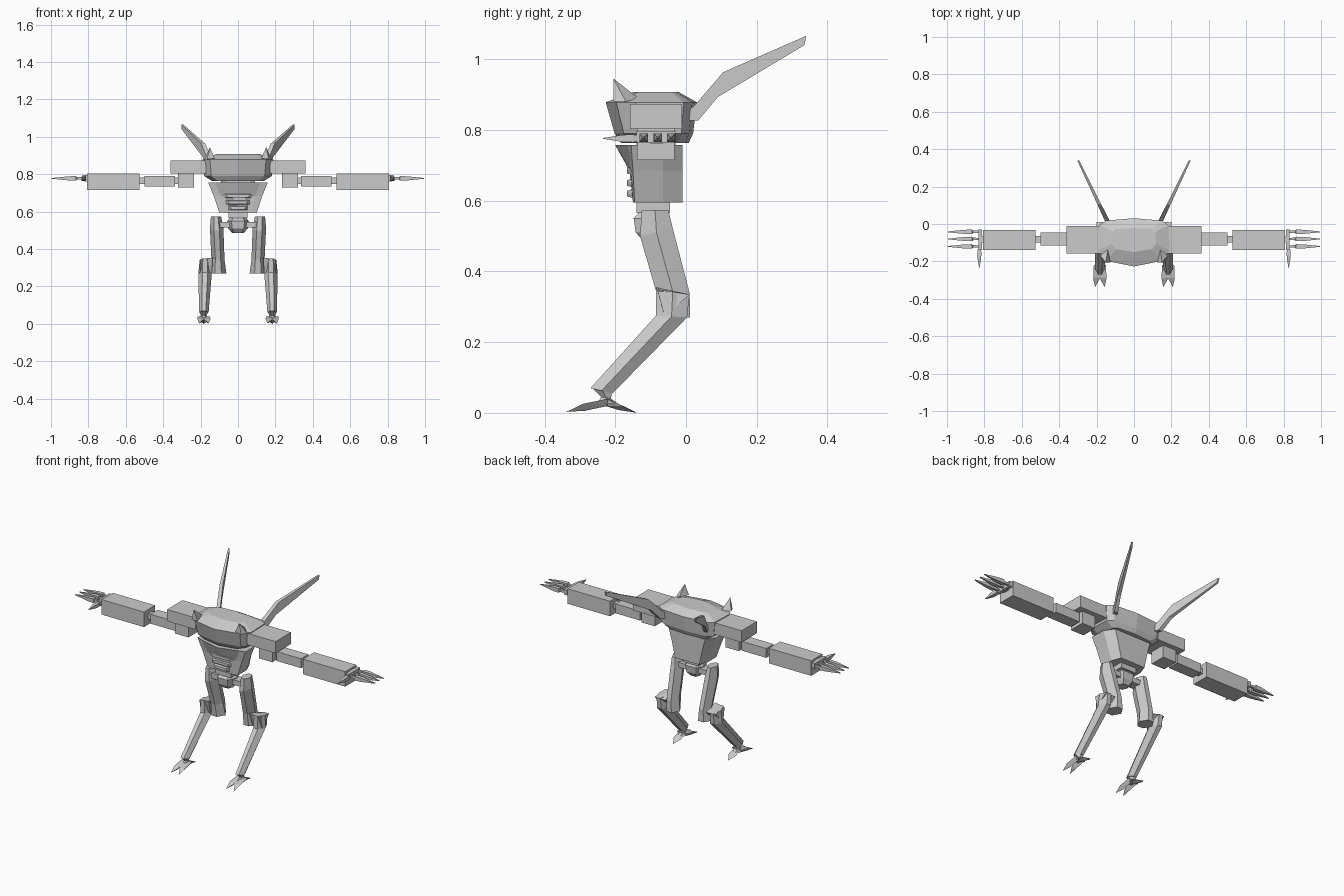
import bpy, bmesh
from mathutils import Vector

if "Cube" in bpy.data.objects:
    bpy.data.objects.remove(bpy.data.objects["Cube"])


def finish(name, bm, mirror):
    bmesh.ops.remove_doubles(bm, verts=bm.verts, dist=1e-5)
    bmesh.ops.recalc_face_normals(bm, faces=bm.faces)
    me = bpy.data.meshes.new(name)
    bm.to_mesh(me)
    bm.free()
    ob = bpy.data.objects.new(name, me)
    bpy.context.collection.objects.link(ob)
    if mirror:
        ob.modifiers.new("Mirror", "MIRROR").use_mirror_merge = False
    return ob


def loft(name, rings, mirror=False):
    """Skin equal-length rings of points and cap both ends."""
    bm = bmesh.new()
    vs = [[bm.verts.new(p) for p in r] for r in rings]
    n = len(vs[0])
    for a, b in zip(vs, vs[1:]):
        for i in range(n):
            j = (i + 1) % n
            bm.faces.new((a[i], a[j], b[j], b[i]))
    bm.faces.new(vs[0])
    bm.faces.new(vs[-1])
    return finish(name, bm, mirror)


def hull(name, pts, mirror=False):
    bm = bmesh.new()
    for p in pts:
        bm.verts.new(p)
    bmesh.ops.convex_hull(bm, input=bm.verts)
    bmesh.ops.delete(bm, geom=[v for v in bm.verts if not v.link_faces], context="VERTS")
    return finish(name, bm, mirror)


def box(name, x, y, z, mirror=False):
    return loft(name, [[(a, y[0], z[0]), (a, y[1], z[0]), (a, y[1], z[1]), (a, y[0], z[1])] for a in x], mirror)


def sym(half, z):
    """Close a half outline (front centre to back centre) across x = 0."""
    return [(x, y, z) for x, y in half] + [(-x, y, z) for x, y in half[-2:0:-1]]


def hexa(x0, x1, front, back, inset=0.3):
    """Six-sided limb section with ridges on its left and right sides."""
    f, b = Vector((0, *front)), Vector((0, *back))
    w, m = (x1 - x0) * inset, (f + b) / 2
    return [(x, p.y, p.z) for x, p in ((x0 + w, f), (x1 - w, f), (x1, m), (x1 - w, b), (x0 + w, b), (x0, m))]


# Upper body
outline = [(0, -.13), (.15, -.1), (.19, -.045), (.185, .09), (.15, .115), (0, .128)]
loft("upper_body", [sym([(x * sx, cy + y * sy) for x, y in outline], z) for sx, sy, cy, z in
                    ((.72, .74, -.087, .763), (.95, .86, -.09, .79), (1, 1, -.097, .878), (.62, .5, -.085, .907))])
box("neck", (-.09, .09), (-.14, -.03), (.74, .78))

# Horns at the front corners
hull("horn", [(.15, -.205, .945), (.125, -.205, .885), (.165, -.205, .88), (.18, -.17, .88), (.14, -.135, .89)], True)

# Swept-back blades
side = [(.0, .85), (.025, .87), (.105, .963), (.34, 1.066), (.335, 1.04), (.09, .893), (.035, .827), (.01, .827)]
loft("back_blade", [[(.135 + .48 * y + d * (1 - 1.8 * y), y, z) for y, z in side] for d in (-.013, .013)], True)

# Chest
loft("chest", [
    sym([(0, -.2), (.125, -.165), (.16, -.155), (.157, -.065), (.12, -.01), (0, -.01)], .757),
    sym([(0, -.16), (.09, -.155), (.13, -.15), (.13, -.065), (.1, -.01), (0, -.01)], .685),
    sym([(0, -.15), (.07, -.15), (.1, -.145), (.1, -.065), (.08, -.01), (0, -.01)], .595)])
for z, w in ((.685, .085), (.65, .07), (.62, .055)):
    hull("belly_plate", [(s * w * k, y, z + dz) for s in (-1, 1) for k, y, dz in
                         ((1, -.145, .014), (1, -.145, -.014), (.75, -.167, .008), (.65, -.167, -.008))])

# Waist and pelvis
box("waist", (-.05, .05), (-.14, -.045), (.565, .6))
box("hip_bar", (-.1, .1), (-.115, -.06), (.515, .545))
loft("pelvis", [sym([(0, -.09 - r), (r * .6, -.09 - r), (r, -.09), (r * .6, -.09 + r * .8), (0, -.09 + r * .8)], z)
                for r, z in ((.03, .485), (.052, .51), (.058, .55), (.04, .57))])

# Arms
box("shoulder_block", (.17, .36), (-.158, -.012), (.803, .873), True)
box("upper_arm", (.235, .322), (-.135, -.04), (.73, .805), True)
box("elbow_rod", (.31, .54), (-.1, -.065), (.748, .782), True)
box("middle_arm", (.337, .5), (-.116, -.046), (.735, .791), True)
box("forearm", (.527, .808), (-.138, -.032), (.715, .805), True)
box("wrist", (.8, .82), (-.1, -.065), (.762, .795), True)
box("palm", (.812, .832), (-.14, -.03), (.765, .795), True)
for y in (-.042, -.08, -.12):
    loft("finger", [[(x, y - r, .778 - r), (x, y + r, .778 - r), (x, y + r, .778 + r), (x, y - r, .778 + r)]
                    for x, r in ((.83, .006), (.862, .007), (.866, .012), (.905, .011), (.995, .002))], True)
loft("thumb", [[(.827 - r, y, .776 - r), (.827 + r, y, .776 - r), (.827 + r, y, .776 + r), (.827 - r, y, .776 + r)]
               for y, r in ((-.135, .008), (-.15, .011), (-.18, .01), (-.235, .001))], True)

# Legs
loft("thigh", [hexa(.09, .145, (-.125, .573), (-.05, .573)),
               hexa(.078, .15, (-.13, .5), (-.037, .52)),
               hexa(.072, .142, (-.085, .345), (.01, .34)),
               hexa(.062, .15, (-.075, .27), (.012, .27))], True)
loft("shin", [hexa(.148, .205, (-.085, .35), (.01, .335)),
              hexa(.14, .212, (-.085, .275), (.003, .27)),
              hexa(.157, .208, (-.27, .07), (-.208, .055))], True)
hull("knee_guard", [(.135, -.085, .355), (.2, -.08, .345), (.14, -.06, .27), (.205, -.06, .27),
                    (.135, .005, .33), (.2, .01, .335)], True)

# Feet
loft("ankle", [hexa(.16, .205, (-.262, .068), (-.21, .058)), hexa(.168, .198, (-.24, .045), (-.212, .04)),
               hexa(.155, .21, (-.25, .025), (-.19, .025))], True)
for x, tip in ((.165, .157), (.2, .208)):
    hull("front_toe", [(tip, -.338, .003), (x - .018, -.29, .026), (x + .018, -.29, .026), (x, -.285, .006),
                       (x - .015, -.22, .04), (x + .015, -.22, .04), (x, -.22, .02)], True)
hull("heel_toe", [(.183, -.138, .0), (.158, -.18, .02), (.208, -.18, .02), (.183, -.19, .008),
                  (.168, -.225, .043), (.198, -.225, .043), (.183, -.23, .02)], True)
